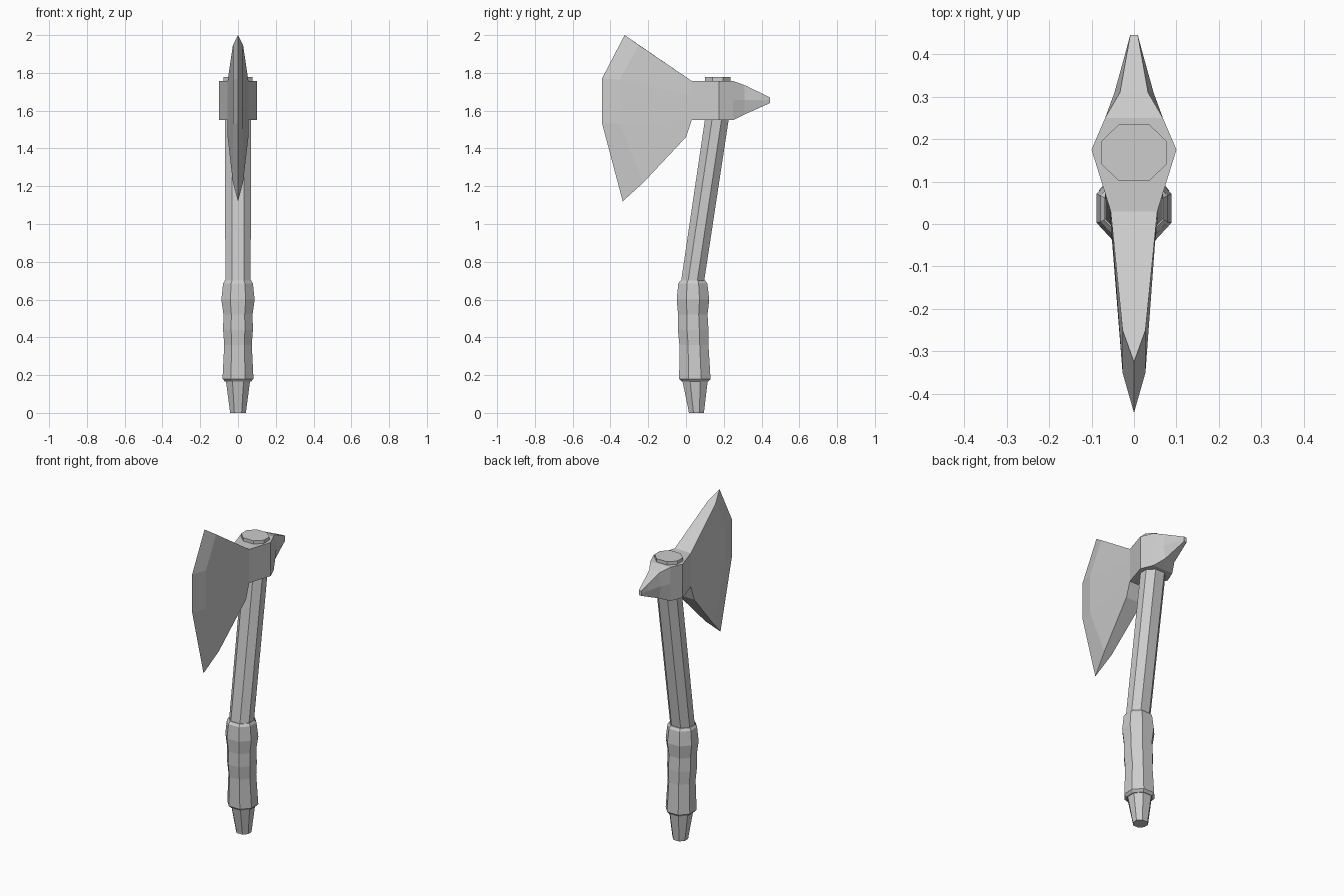
import bpy, bmesh

if "Cube" in bpy.data.objects:
    bpy.data.objects.remove(bpy.data.objects["Cube"])

grey = bpy.data.materials.new("light_grey")
grey.diffuse_color = (0.604, 0.604, 0.604, 1)
grey.use_nodes = True
grey.node_tree.nodes["Principled BSDF"].inputs["Base Color"].default_value = grey.diffuse_color


def loft(name, rings, cap_start=True, cap_end=True, skip=()):
    """Skin a list of equal-length point rings; skip holds (ring, side) faces left open."""
    bm = bmesh.new()
    vs = [[bm.verts.new(p) for p in ring] for ring in rings]
    n = len(vs[0])
    for i in range(len(vs) - 1):
        for j in range(n):
            if (i, j) not in skip:
                k = (j + 1) % n
                bm.faces.new((vs[i][j], vs[i][k], vs[i + 1][k], vs[i + 1][j]))
    if cap_start:
        bm.faces.new(vs[0])
    if cap_end:
        bm.faces.new(vs[-1])
    bmesh.ops.recalc_face_normals(bm, faces=bm.faces)
    mesh = bpy.data.meshes.new(name)
    bm.to_mesh(mesh)
    bm.free()
    mesh.materials.append(grey)
    obj = bpy.data.objects.new(name, mesh)
    bpy.context.collection.objects.link(obj)
    return obj


def octagon(z, cy, hx, hy):
    """Flattened octagon ring around the handle axis."""
    ax, ay = hx * 0.46, hy * 0.40
    pts = [(hx, -ay), (hx, ay), (ax, hy), (-ax, hy),
           (-hx, ay), (-hx, -ay), (-ax, -hy), (ax, -hy)]
    return [(x, cy + y, z) for x, y in pts]


def handle_part(name, rows):
    return loft(name, [octagon(*r) for r in rows])


# Handle: z, centre y, half width x, half depth y
handle_part("pommel", [(0, 0.055, 0.041, 0.040), (0.01, 0.055, 0.043, 0.041),
                       (0.17, 0.048, 0.064, 0.067)])
handle_part("grip", [(0.165, 0.048, 0.068, 0.070), (0.18, 0.047, 0.082, 0.083),
                     (0.36, 0.042, 0.073, 0.077), (0.44, 0.038, 0.079, 0.081),
                     (0.52, 0.036, 0.077, 0.078), (0.60, 0.037, 0.088, 0.086),
                     (0.685, 0.036, 0.079, 0.077), (0.70, 0.036, 0.070, 0.066)])
handle_part("shaft", [(0.69, 0.034, 0.067, 0.061), (1.60, 0.170, 0.069, 0.063)])
handle_part("handle_end", [(1.74, 0.168, 0.077, 0.067), (1.777, 0.168, 0.077, 0.067)])


# Socket and rear spike: y, edge half width, middle half width, bottom z, top z
def section(y, edge, mid, z0, z1):
    zm = (z0 + z1) / 2
    return [(edge, y, z0), (mid, y, zm), (edge, y, z1),
            (-edge, y, z1), (-mid, y, zm), (-edge, y, z0)]


loft("head_socket_and_spike", [section(*s) for s in (
    (0.03, 0.055, 0.055, 1.55, 1.757),
    (0.175, 0.100, 0.100, 1.55, 1.757),
    (0.25, 0.068, 0.068, 1.55, 1.757),
    (0.31, 0.033, 0.046, 1.58, 1.735),
    (0.40, 0.017, 0.021, 1.62, 1.692),
    (0.445, 0.009, 0.009, 1.64, 1.67))], cap_start=False)


# Blade: each row runs root, bevel line, cutting edge, mirrored across x
rows = (((0.03, 1.757), (-0.25, 1.948), (-0.325, 2.0)),
        ((0.03, 1.68), (-0.35, 1.765), (-0.445, 1.77)),
        ((0.03, 1.55), (-0.35, 1.53), (-0.445, 1.535)),
        ((0.0, 1.46), (-0.225, 1.22), (-0.335, 1.12)))
loft("blade", [[(0.055, *r), (0.027, *b), (0, *e), (-0.027, *b), (-0.055, *r)]
               for r, b, e in rows], skip=((0, 4), (1, 4)))
